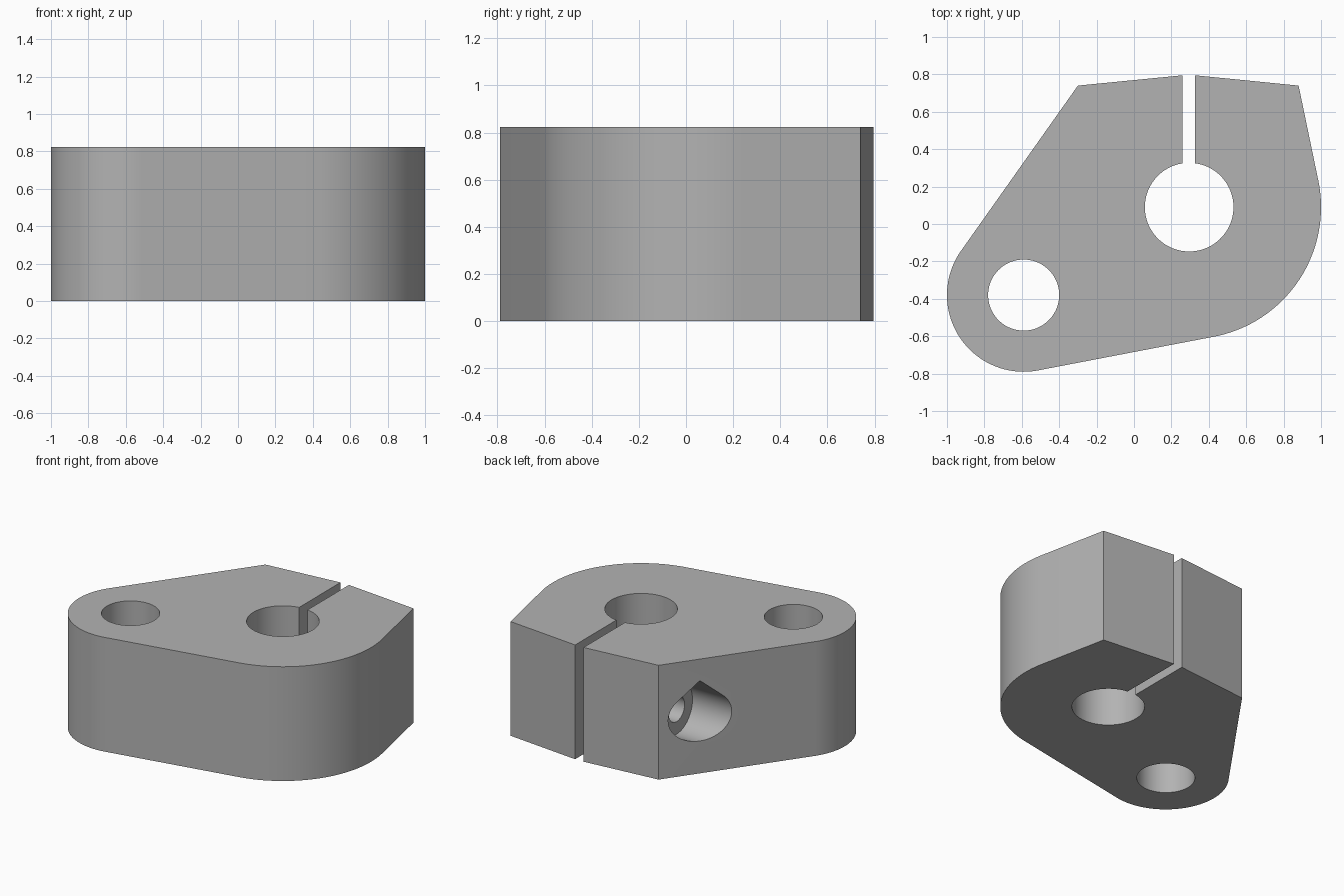
import bpy
import bmesh
from math import cos, sin, radians, sqrt, atan2, acos, degrees, hypot
from mathutils import Vector

HEIGHT = 0.823
BORE, BORE_R, BORE_WALL = (0.295, 0.09), 0.237, 0.705
PIVOT, PIVOT_R, PIVOT_WALL = (-0.59, -0.38), 0.19, 0.41
SLOT_L, SLOT_R, BACK_Y = 0.26, 0.327, 0.795
CORNER_L, CORNER_R = (-0.3, 0.74), (0.88, 0.74)
SCREW_Y, SCREW_Z, HEAD_R, SCREW_R = 0.506, 0.413, 0.18, 0.09

if "Cube" in bpy.data.objects:
    bpy.data.objects.remove(bpy.data.objects["Cube"], do_unlink=True)

grey = bpy.data.materials.new("plain grey")
grey.use_nodes = True
grey.diffuse_color = (0.45, 0.45, 0.45, 1)
grey.node_tree.nodes["Principled BSDF"].inputs["Base Color"].default_value = grey.diffuse_color


def arc(centre, r, start, end, steps=48):
    angles = [radians(start + (end - start) * i / steps) for i in range(steps + 1)]
    return [(centre[0] + r * cos(a), centre[1] + r * sin(a)) for a in angles]


def tangent_angle(centre, r, point, side):
    """Angle on a circle where the line from an outside point touches it."""
    dx, dy = point[0] - centre[0], point[1] - centre[1]
    return degrees(atan2(dy, dx) + side * acos(r / hypot(dx, dy)))


def prism(name, profile, start, end, along_x=False):
    """Extrude a closed profile along z, or along x for a (y, z) profile."""
    bm = bmesh.new()
    place = (lambda a, b: (start, a, b)) if along_x else (lambda a, b: (a, b, start))
    face = bm.faces.new([bm.verts.new(place(a, b)) for a, b in profile])
    top = bmesh.ops.extrude_face_region(bm, geom=[face])["geom"]
    shift = Vector((end - start, 0, 0) if along_x else (0, 0, end - start))
    bmesh.ops.translate(bm, vec=shift, verts=[v for v in top if isinstance(v, bmesh.types.BMVert)])
    bmesh.ops.recalc_face_normals(bm, faces=bm.faces)
    mesh = bpy.data.meshes.new(name)
    bm.to_mesh(mesh)
    bm.free()
    mesh.materials.append(grey)
    obj = bpy.data.objects.new(name, mesh)
    bpy.context.collection.objects.link(obj)
    return obj


# Clamp outline: two rounded ends joined by tangent lines, with a keyhole slot
dx, dy = BORE[0] - PIVOT[0], BORE[1] - PIVOT[1]
lower = degrees(atan2(dy, dx) - acos((PIVOT_WALL - BORE_WALL) / hypot(dx, dy)))
slot_a = degrees(acos((SLOT_R - BORE[0]) / BORE_R))
slot_b = degrees(acos((SLOT_L - BORE[0]) / BORE_R))
outline = arc(PIVOT, PIVOT_WALL, tangent_angle(PIVOT, PIVOT_WALL, CORNER_L, 1), 360 + lower)
outline += arc(BORE, BORE_WALL, lower, tangent_angle(BORE, BORE_WALL, CORNER_R, -1))
outline += [CORNER_R, (SLOT_R, BACK_Y)]
outline += arc(BORE, BORE_R, slot_a, slot_b - 360, 72)
outline += [(SLOT_L, BACK_Y), CORNER_L]
body = prism("clamp_body", outline, 0, HEIGHT)

# Pivot hole, teardrop screw head pocket and blind screw hole
screw = (SCREW_Y, SCREW_Z)
teardrop = arc(screw, HEAD_R, 135, 405) + [(SCREW_Y, SCREW_Z + HEAD_R * sqrt(2))]
cutters = [
    prism("pivot_hole_cutter", arc(PIVOT, PIVOT_R, 0, 355, 71), -0.1, HEIGHT + 0.1),
    prism("screw_head_cutter", teardrop, -1.2, -0.28, True),
    prism("screw_hole_cutter", arc(screw, SCREW_R, 0, 350, 35), -0.4, 0.72, True),
]
bpy.context.view_layer.objects.active = body
for cutter in cutters:
    cutter.hide_render = True
    cut = body.modifiers.new(cutter.name, "BOOLEAN")
    cut.operation = "DIFFERENCE"
    cut.solver = "EXACT"
    cut.object = cutter
    bpy.ops.object.modifier_apply(modifier=cut.name)
    bpy.data.objects.remove(cutter, do_unlink=True)

# Smooth the round walls, keep the edges crisp
bpy.ops.object.select_all(action="DESELECT")
body.select_set(True)
bpy.ops.object.shade_smooth_by_angle(angle=radians(20))
